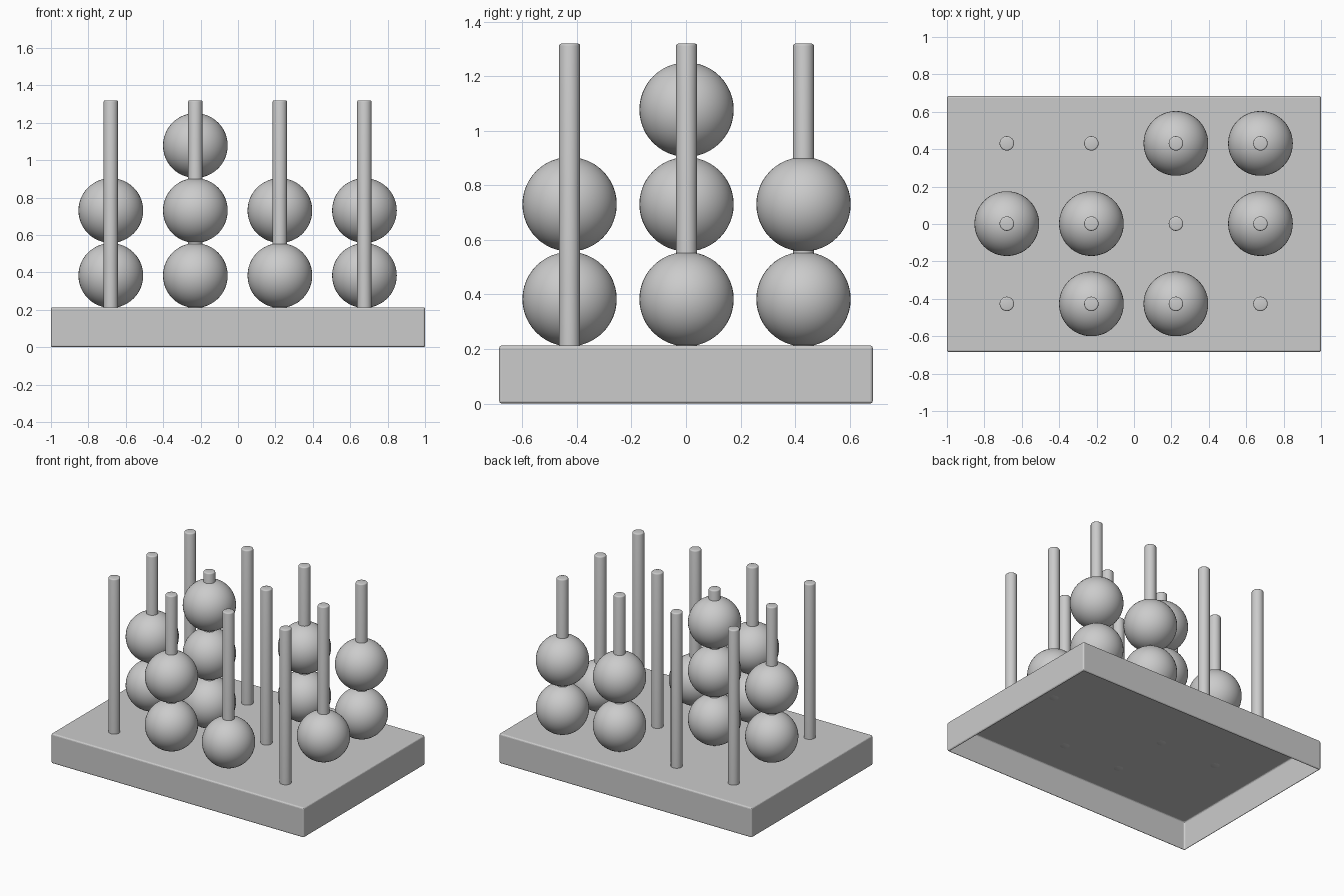
import bpy, bmesh
from mathutils import Matrix, Vector

if "Cube" in bpy.data.objects:
    bpy.data.objects.remove(bpy.data.objects["Cube"])

BASE_TOP = 0.213
POLE_R, POLE_TOP = 0.0385, 1.32
BEAD_R, BEAD_Z, BEAD_STEP = 0.173, 0.383, 0.3475
XS = [-0.68 + 0.452 * i for i in range(4)]
YS = [-0.427 + 0.429 * j for j in range(3)]
# bead count on each pole, rows from front to back
BEADS = [[0, 2, 1, 0],
         [2, 3, 0, 1],
         [0, 0, 2, 2]]


def finish(bm, name, smooth=True):
    me = bpy.data.meshes.new(name)
    bm.to_mesh(me)
    bm.free()
    if smooth:
        me.shade_smooth()
    ob = bpy.data.objects.new(name, me)
    bpy.context.collection.objects.link(ob)
    return ob


def make_base():
    # tray shell: softened box, open underneath
    bm = bmesh.new()
    bmesh.ops.create_cube(bm, size=1)
    bmesh.ops.transform(bm, verts=bm.verts, matrix=Matrix.Translation(
        (0, 0, BASE_TOP / 2)) @ Matrix.Diagonal((2, 1.37, BASE_TOP, 1)))
    bmesh.ops.bevel(bm, geom=list(bm.edges), offset=0.01, segments=3,
                    profile=0.5, affect='EDGES')
    bm.normal_update()
    bottom = [f for f in bm.faces if f.normal.z < -0.99 and f.calc_area() > 1]
    bmesh.ops.delete(bm, geom=bottom, context='FACES')
    finish(bm, "base", smooth=False)


def make_pole(name, x, y):
    # round peg with a softened top rim, open where it meets the base
    bm = bmesh.new()
    h = POLE_TOP - BASE_TOP
    bmesh.ops.create_cone(bm, cap_ends=True, segments=32, radius1=POLE_R,
                          radius2=POLE_R, depth=h, matrix=Matrix.Translation(
                              (0, 0, BASE_TOP + h / 2)))
    rim = [e for e in bm.edges if all(v.co.z > 1 for v in e.verts)]
    bmesh.ops.bevel(bm, geom=rim, offset=0.008, segments=3, profile=0.5,
                    affect='EDGES')
    bm.normal_update()
    bmesh.ops.delete(bm, geom=[f for f in bm.faces if f.normal.z < -0.9],
                     context='FACES')
    bmesh.ops.translate(bm, verts=bm.verts, vec=Vector((x, y, 0)))
    ob = finish(bm, name)
    ob.data.set_sharp_from_angle(angle=0.6)


def make_bead(name, x, y, z):
    bm = bmesh.new()
    bmesh.ops.create_uvsphere(bm, u_segments=48, v_segments=24, radius=BEAD_R,
                              matrix=Matrix.Translation((x, y, z)))
    finish(bm, name)


make_base()
for j, y in enumerate(YS):
    for i, x in enumerate(XS):
        make_pole(f"pole_{j}_{i}", x, y)
        for k in range(BEADS[j][i]):
            make_bead(f"bead_{j}_{i}_{k}", x, y, BEAD_Z + k * BEAD_STEP)
